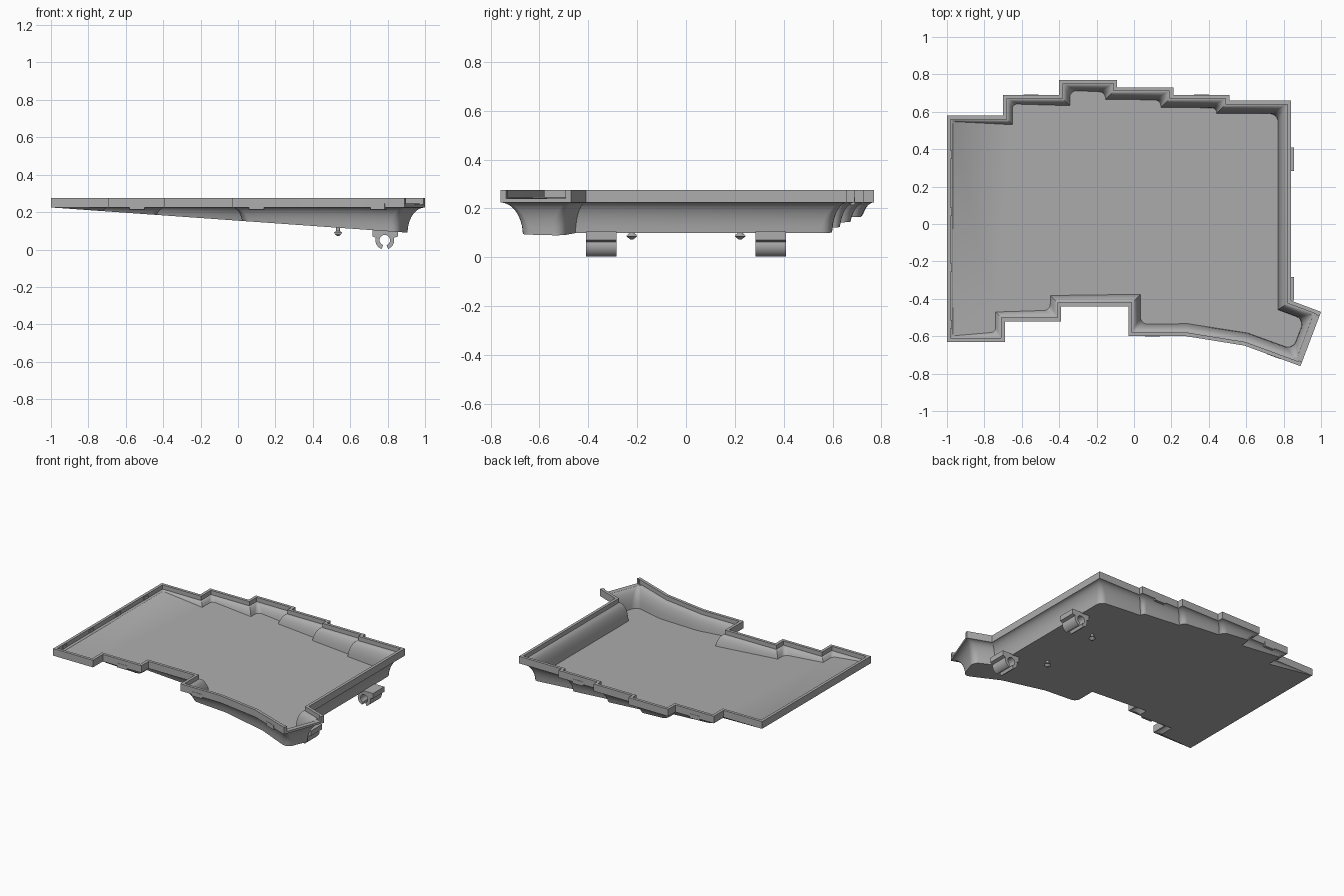
import bpy, bmesh, math
from mathutils import Vector, Matrix

cube = bpy.data.objects.get("Cube")
if cube:
    bpy.data.objects.remove(cube, do_unlink=True)

grey = bpy.data.materials.new("plain grey")
grey.use_nodes = True
colour = (0.42, 0.42, 0.42, 1)
grey.diffuse_color = colour
grey.node_tree.nodes["Principled BSDF"].inputs["Base Color"].default_value = colour

RIM_TOP, RIM_LOW, DEPTH, WALL = 0.275, 0.225, 0.14, 0.02
ARC, STEPS = 6, 8

# Stepped outline of the tray, counter-clockwise
outline = [Vector(p) for p in (
    (-1, -.63), (-.69, -.63), (-.69, -.52), (-.39, -.52), (-.39, -.44),
    (-.03, -.44), (-.03, -.6), (.28, -.6), (.59, -.65), (.89, -.76),
    (1, -.47), (.84, -.41), (.84, .66), (.51, .66), (.51, .69),
    (.21, .69), (.21, .73), (-.09, .73), (-.09, .77), (-.4, .77),
    (-.4, .69), (-.7, .69), (-.7, .58), (-1, .58))]


def floor_z(x):
    return RIM_LOW - 0.0707 * (x + 1)


def cove(depth):
    u = min(1, max(0, 1 - depth / DEPTH))
    return math.sqrt(1 - u * u)


def ring(t, base, reach, z0, lift, flat=None):
    """One loop around the tray; t runs from the rim (0) to the floor (1)."""
    points = []
    n = len(outline)
    for i, p in enumerate(outline):
        a, b = p - outline[i - 1], outline[(i + 1) % n] - p
        limit = 0.8 * min(a.length, b.length)
        a.normalize()
        b.normalize()
        n1, n2 = Vector((-a.y, a.x)), Vector((-b.y, b.x))
        miter = (n1 + n2) / (1 + n1.dot(n2))
        f = cove(t * (z0 - floor_z(p.x) - lift))
        convex = a.cross(b) > 0
        r = min(0.045 * f, limit) if convex else 0
        centre = p + miter * (base + reach * f + r)
        for k in range(ARC if convex else 1):
            q = centre - n1.lerp(n2, k / (ARC - 1)).normalized() * r
            z = flat if flat else z0 + t * (floor_z(q.x) + lift - z0)
            points.append((q.x, q.y, z))
    return points


def finish(name, bm, angle=30):
    bmesh.ops.remove_doubles(bm, verts=bm.verts, dist=1e-5)
    bmesh.ops.recalc_face_normals(bm, faces=bm.faces)
    mesh = bpy.data.meshes.new(name)
    bm.to_mesh(mesh)
    bm.free()
    mesh.materials.append(grey)
    ob = bpy.data.objects.new(name, mesh)
    bpy.context.collection.objects.link(ob)
    shade(ob, angle)
    return ob


def shade(ob, angle=30):
    bpy.ops.object.select_all(action='DESELECT')
    ob.select_set(True)
    bpy.context.view_layer.objects.active = ob
    bpy.ops.object.shade_smooth_by_angle(angle=math.radians(angle))


def box(name, centre, size, turn=0):
    bm = bmesh.new()
    m = (Matrix.Translation(centre) @ Matrix.Rotation(turn, 4, 'Z')
         @ Matrix.Diagonal((*size, 1)))
    bmesh.ops.create_cube(bm, size=1, matrix=m)
    return finish(name, bm)


# Tray shell: outer flare up to the rim, then down the inner wall
ts = [(i / STEPS) ** 2 for i in range(STEPS + 1)]
loops = [ring(t, 0, 0.062, RIM_LOW, 0) for t in reversed(ts)]
loops.append(ring(0, 0, 0, RIM_LOW, 0, RIM_TOP))
loops.append(ring(0, WALL, 0, RIM_LOW, 0, RIM_TOP))
loops += [ring(t, WALL, 0.05, 0.245, 0.015) for t in ts]
bm = bmesh.new()
rows = [[bm.verts.new(p) for p in loop] for loop in loops]
for low, high in zip(rows, rows[1:]):
    for j in range(len(low)):
        bm.faces.new((low[j - 1], low[j], high[j], high[j - 1]))
bm.faces.new(rows[0])
bm.faces.new(rows[-1])
tray = finish("tray_shell", bm)

# Opening in the rim at the angled end
end = outline[10] - outline[9]
mid = (outline[9] + outline[10]) / 2
cutter = box("end_cutter", (mid.x, mid.y, 0.275), (0.26, 0.09, 0.07),
             math.atan2(end.y, end.x))
cutter.hide_render = True
cut = tray.modifiers.new("end_opening", 'BOOLEAN')
cut.operation = 'DIFFERENCE'
cut.object = cutter
cut.solver = 'EXACT'
bpy.context.view_layer.objects.active = tray
bpy.ops.object.modifier_apply(modifier=cut.name)
bpy.data.objects.remove(cutter, do_unlink=True)
shade(tray)

# Latch tabs under the rim on the front and back walls
slope = math.atan2(-.11, .3)
for i, (x, y, turn) in enumerate(((-.54, -.513, 0), (.1, -.593, 0),
                                  (.75, -.701, slope), (-.55, .683, 0),
                                  (.36, .683, 0))):
    box(f"latch_tab_{i}", (x, y, 0.23), (0.08, 0.018, 0.03), turn)

# Small inner catches along the left wall
for i, y in enumerate((.37, .065, -.235, -.535)):
    box(f"inner_catch_{i}", (-.979, y, .258), (.01, .045, .02))


def arc(radius, start, stop, count):
    angles = [math.radians(start + (stop - start) * k / count)
              for k in range(count + 1)]
    return [(.785 + radius * math.cos(a), .05 + radius * math.sin(a))
            for a in angles]


# Foot clips: open rings hanging under the deep edge
profile = [(.855, .105), (.72, .105), (.72, .07)]
profile += arc(.05, 165, 250, 8) + arc(.028, 250, -70, 20) + arc(.05, -70, 15, 8)
profile += [(.855, .07)]
for side, name in ((1, "back"), (-1, "front")):
    bm = bmesh.new()
    face = bm.faces.new([bm.verts.new((x, side * .347 - .063, z))
                         for x, z in profile])
    out = bmesh.ops.extrude_face_region(bm, geom=[face])
    verts = [v for v in out["geom"] if isinstance(v, bmesh.types.BMVert)]
    bmesh.ops.translate(bm, verts=verts, vec=(0, .126, 0))
    finish(name + "_foot_clip", bm)

    # Mushroom peg beside each clip
    bm = bmesh.new()
    for r1, r2, z, h in ((.006, .023, .08, .014), (.023, .01, .094, .01),
                         (.01, .01, .109, .02)):
        bmesh.ops.create_cone(bm, cap_ends=True, segments=20, radius1=r1,
                              radius2=r2, depth=h,
                              matrix=Matrix.Translation((.535, side * .222, z)))
    finish(name + "_peg", bm)
